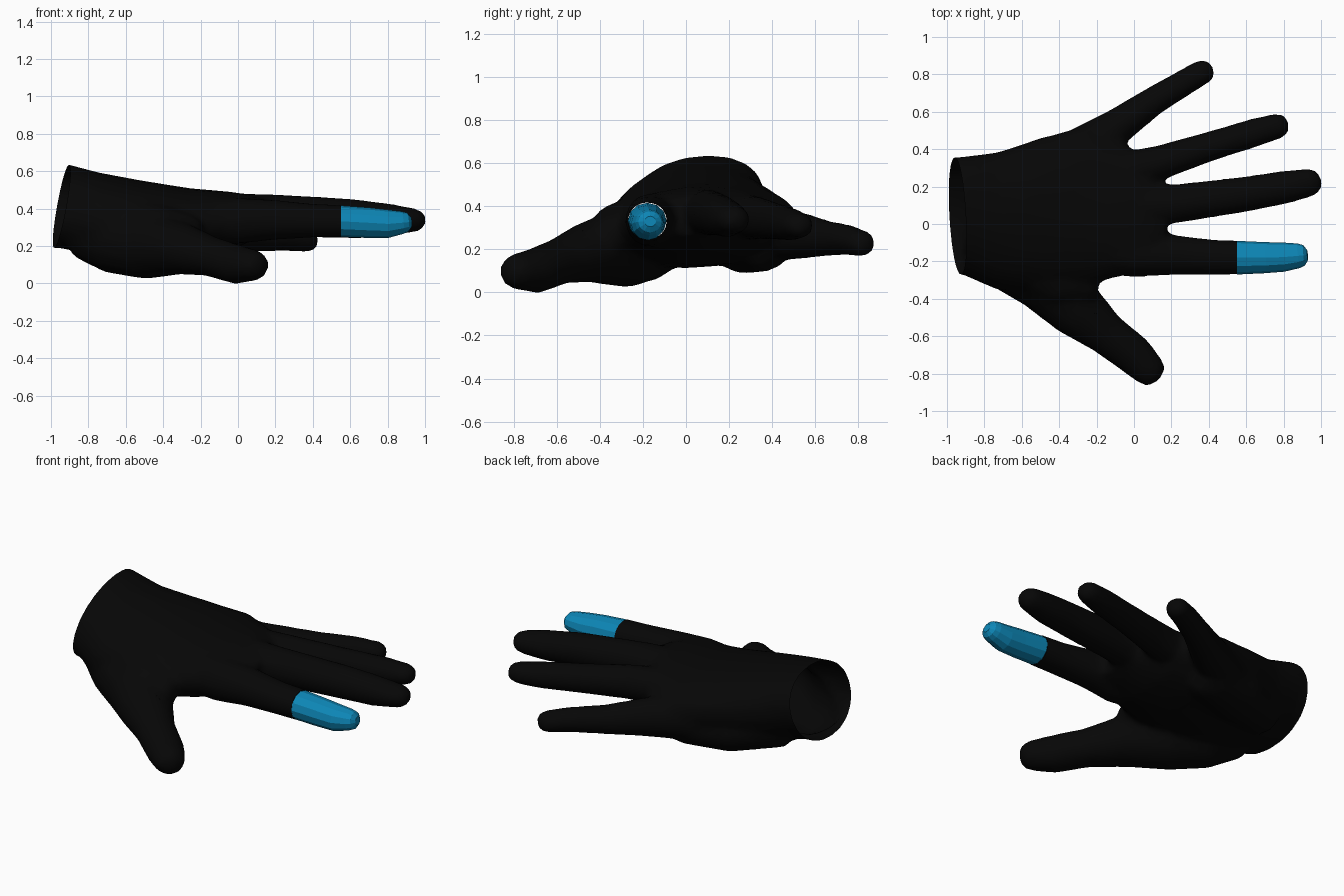
import bpy, bmesh, math
from mathutils import Vector

if "Cube" in bpy.data.objects:
    bpy.data.objects.remove(bpy.data.objects["Cube"])


def material(name, rgb):
    m = bpy.data.materials.new(name)
    m.diffuse_color = (*rgb, 1)
    m.use_nodes = True
    m.node_tree.nodes["Principled BSDF"].inputs["Base Color"].default_value = m.diffuse_color
    return m


black = material("black glove", (0.002, 0.002, 0.002))
blue = material("blue fingertip", (0.004, 0.24, 0.47))


def loft(bm, stations, sides=14, power=1.0, dome=True, cap_start=True, straight=False):
    """Skin elliptical rings along stations (x, y, z, half width, half height, optional skew)."""
    st = [(Vector(s[:3]), s[3], s[4], s[5] if len(s) > 5 else 0) for s in stations]
    if dome:
        end, w, h, _ = st[-1]
        d = (end - st[-2][0]).normalized()
        for a in (0.6, 1.15):
            st.append((end + d * 0.8 * w * math.sin(a), w * math.cos(a), h * math.cos(a), 0))
    rings = []
    for i, (c, w, h, skew) in enumerate(st):
        t = (st[min(i + 1, len(st) - 1)][0] - st[max(i - 1, 0)][0]).normalized()
        if straight or (i == 0 and not cap_start):
            t = Vector((1, 0, 0))
        side = Vector((0, 0, 1)).cross(t).normalized()
        up = t.cross(side)
        ring = []
        for k in range(sides):
            a = 2 * math.pi * k / sides
            u, v = math.cos(a), math.sin(a)
            u = math.copysign(abs(u) ** power, u)
            v = math.copysign(abs(v) ** power, v)
            ring.append(bm.verts.new(c + side * (u * w + skew * v * h) + up * v * h))
        rings.append(ring)
    for r0, r1 in zip(rings, rings[1:]):
        for k in range(sides):
            n = (k + 1) % sides
            bm.faces.new((r0[k], r0[n], r1[n], r1[k]))
    bm.faces.new(rings[-1])
    if cap_start:
        bm.faces.new(rings[0][::-1])


def finish(bm, name, mat):
    bmesh.ops.recalc_face_normals(bm, faces=bm.faces)
    me = bpy.data.meshes.new(name)
    bm.to_mesh(me)
    bm.free()
    me.materials.append(mat)
    ob = bpy.data.objects.new(name, me)
    bpy.context.collection.objects.link(ob)
    return ob


bm = bmesh.new()

# palm and wrist
loft(bm, [(-1.12, 0.05, 0.42, 0.29, 0.22, 0.25), (-0.92, 0.045, 0.412, 0.31, 0.228, 0.25),
          (-0.73, 0.015, 0.355, 0.365, 0.235, 0.25), (-0.5, 0.045, 0.33, 0.415, 0.218, 0.22),
          (-0.25, 0.10, 0.318, 0.43, 0.19, 0.08), (-0.03, 0.075, 0.335, 0.345, 0.155),
          (0.08, 0.03, 0.35, 0.26, 0.12), (0.17, 0.0, 0.35, 0.15, 0.09)],
     sides=20, power=0.95, dome=False, straight=True)

# fingers, each rooted inside the palm
loft(bm, [(-0.4, -0.09, 0.33, 0.13, 0.13), (0, -0.165, 0.335, 0.12, 0.125),
          (0.2, -0.165, 0.34, 0.11, 0.108), (0.4, -0.178, 0.335, 0.097, 0.092),
          (0.65, -0.18, 0.33, 0.091, 0.086)], dome=False)
loft(bm, [(-0.3, 0.08, 0.37, 0.13, 0.12), (0.2, 0.105, 0.37, 0.105, 0.108),
          (0.6, 0.16, 0.357, 0.095, 0.097), (0.8, 0.195, 0.342, 0.09, 0.087),
          (0.945, 0.223, 0.337, 0.078, 0.065)])
loft(bm, [(-0.3, 0.22, 0.35, 0.12, 0.12), (0.15, 0.332, 0.345, 0.092, 0.1),
          (0.4, 0.413, 0.33, 0.08, 0.087), (0.65, 0.49, 0.315, 0.077, 0.077),
          (0.776, 0.526, 0.31, 0.07, 0.06)])
loft(bm, [(-0.4, 0.33, 0.28, 0.13, 0.15), (-0.09, 0.52, 0.265, 0.098, 0.112),
          (0.1, 0.655, 0.25, 0.078, 0.084), (0.25, 0.745, 0.245, 0.072, 0.073),
          (0.375, 0.818, 0.227, 0.068, 0.062)])

# thumb and its fleshy base
loft(bm, [(-0.82, -0.1, 0.3, 0.15, 0.17), (-0.66, -0.19, 0.235, 0.175, 0.185),
          (-0.48, -0.29, 0.205, 0.18, 0.185),
          (-0.3, -0.46, 0.185, 0.155, 0.14), (-0.15, -0.585, 0.145, 0.115, 0.108),
          (0, -0.7, 0.1, 0.108, 0.106), (0.085, -0.785, 0.097, 0.09, 0.085)])

# web between thumb and index finger, heel on the little-finger side
loft(bm, [(-0.6, -0.2, 0.33, 0.14, 0.13), (-0.4, -0.31, 0.295, 0.14, 0.12),
          (-0.25, -0.34, 0.265, 0.08, 0.095)])
loft(bm, [(-0.78, 0.16, 0.29, 0.14, 0.15), (-0.5, 0.28, 0.23, 0.16, 0.145),
          (-0.25, 0.35, 0.225, 0.15, 0.13)])
hand = finish(bm, "gloved_hand", black)

# fuse the parts into one skin
rm = hand.modifiers.new("fuse", 'REMESH')
rm.mode = 'VOXEL'
rm.voxel_size = 0.02
sm = hand.modifiers.new("soften", 'SMOOTH')
sm.factor = 0.5
sm.iterations = 7
de = hand.modifiers.new("simplify", 'DECIMATE')
de.ratio = 0.2
bpy.context.view_layer.objects.active = hand
hand.select_set(True)
for name in ("fuse", "soften", "simplify"):
    bpy.ops.object.modifier_apply(modifier=name)

# open the slanted wrist and cut off the index stub
bm = bmesh.new()
bm.from_mesh(hand.data)
bmesh.ops.bisect_plane(bm, geom=bm.verts[:] + bm.edges[:] + bm.faces[:],
                       plane_co=(-0.99, 0.1, 0.2), plane_no=(1, 0.08, -0.2), clear_inner=True)
stub = [f for f in bm.faces if f.calc_center_median().x > 0.3 and f.calc_center_median().y < 0.0]
geom = list({e for f in stub for e in f.edges}) + list({v for f in stub for v in f.verts}) + stub
bmesh.ops.bisect_plane(bm, geom=geom, plane_co=(0.55, 0, 0), plane_no=(1, 0, 0), clear_outer=True)
bm.to_mesh(hand.data)
bm.free()
hand.data.materials.clear()
hand.data.materials.append(black)
bpy.ops.object.shade_smooth_by_angle(angle=math.radians(40))

# faceted blue fingertip
bm = bmesh.new()
loft(bm, [(0.55, -0.18, 0.332, 0.09, 0.084), (0.7, -0.18, 0.324, 0.083, 0.081),
          (0.8, -0.177, 0.318, 0.078, 0.076), (0.88, -0.17, 0.325, 0.066, 0.06)],
     sides=12, cap_start=False)
finish(bm, "index_fingertip", blue)
